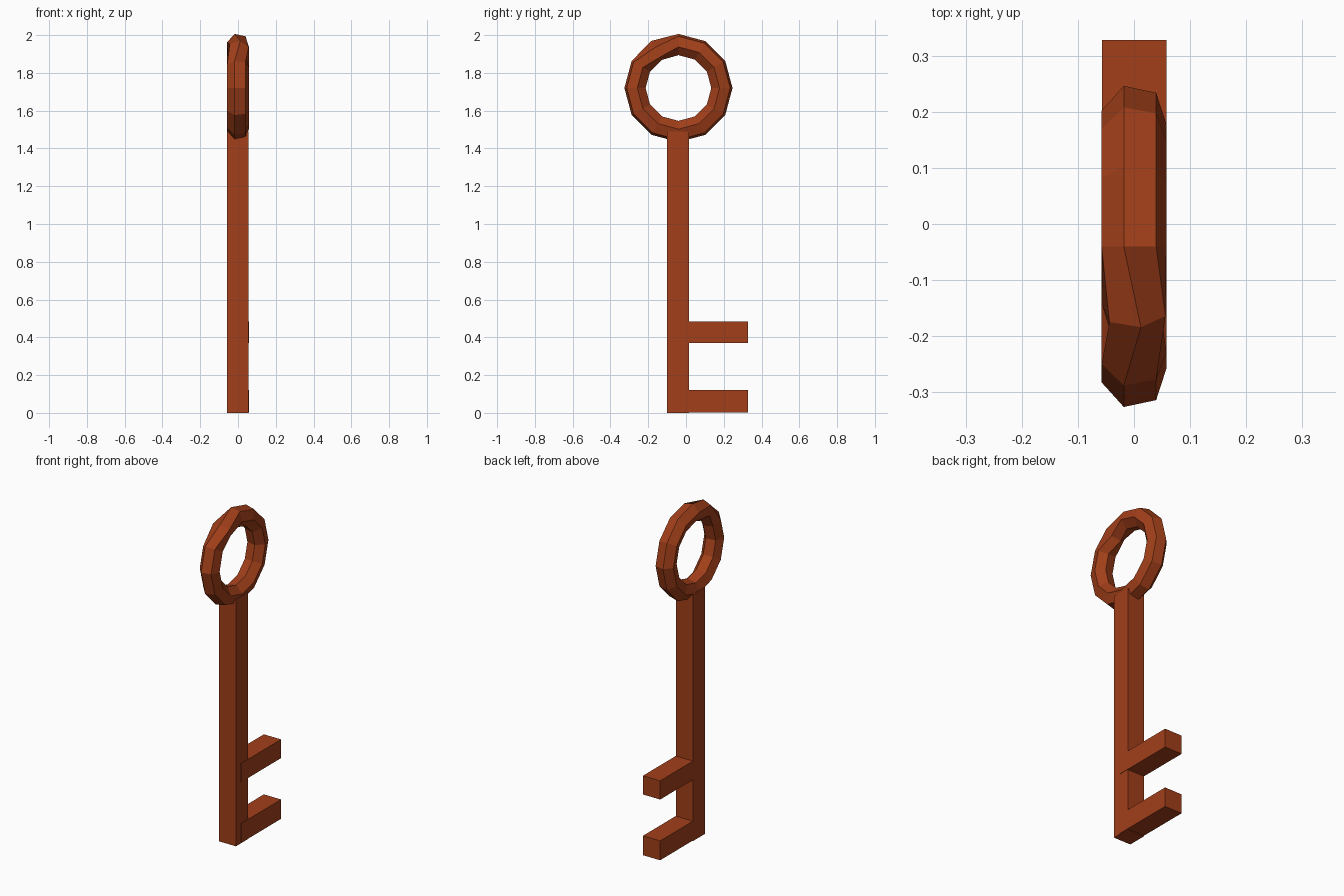
import bpy, bmesh
from math import sin, cos, radians

if "Cube" in bpy.data.objects:
    bpy.data.objects.remove(bpy.data.objects["Cube"])

mat = bpy.data.materials.new("rust_metal")
mat.diffuse_color = (0.36, 0.05, 0.01, 1)
mat.use_nodes = True
mat.node_tree.nodes["Principled BSDF"].inputs["Base Color"].default_value = mat.diffuse_color


def finish(name, bm):
    bmesh.ops.recalc_face_normals(bm, faces=bm.faces[:])
    me = bpy.data.meshes.new(name)
    bm.to_mesh(me)
    bm.free()
    me.materials.append(mat)
    ob = bpy.data.objects.new(name, me)
    bpy.context.collection.objects.link(ob)
    return ob


def box(name, lo, hi):
    bm = bmesh.new()
    bmesh.ops.create_cube(bm, size=1)
    for v in bm.verts:
        v.co = [(a + b) / 2 + c * (b - a) for a, b, c in zip(lo, hi, v.co)]
    return finish(name, bm)


# Bow: twelve-segment ring with a slightly rolled hexagonal section
def ring(name, cy, cz, major, minor, segs=12, sides=6):
    bm = bmesh.new()
    loops = []
    for i in range(segs):
        a = radians(360 * i / segs)
        roll = 12 if i == segs - 1 else -18
        loop = []
        for j in range(sides):
            t = radians(roll + 360 * j / sides)
            r = major + minor * cos(t)
            loop.append(bm.verts.new((minor * sin(t), cy + r * sin(a), cz + r * cos(a))))
        loops.append(loop)
    for i in range(segs):
        p, q = loops[i], loops[(i + 1) % segs]
        for j in range(sides):
            k = (j + 1) % sides
            bm.faces.new((p[j], p[k], q[k], q[j]))
    return finish(name, bm)


ring("bow_ring", -0.04, 1.72, 0.23, 0.059)

# Shank
box("shank", (-0.058, -0.10, 0), (0.056, 0.015, 1.49))

# Two bits, sunk into the shank
for name, z0, z1 in (("lower_bit", 0.003, 0.12), ("upper_bit", 0.37, 0.483)):
    box(name, (-0.057, -0.05, z0), (0.058, 0.328, z1))
